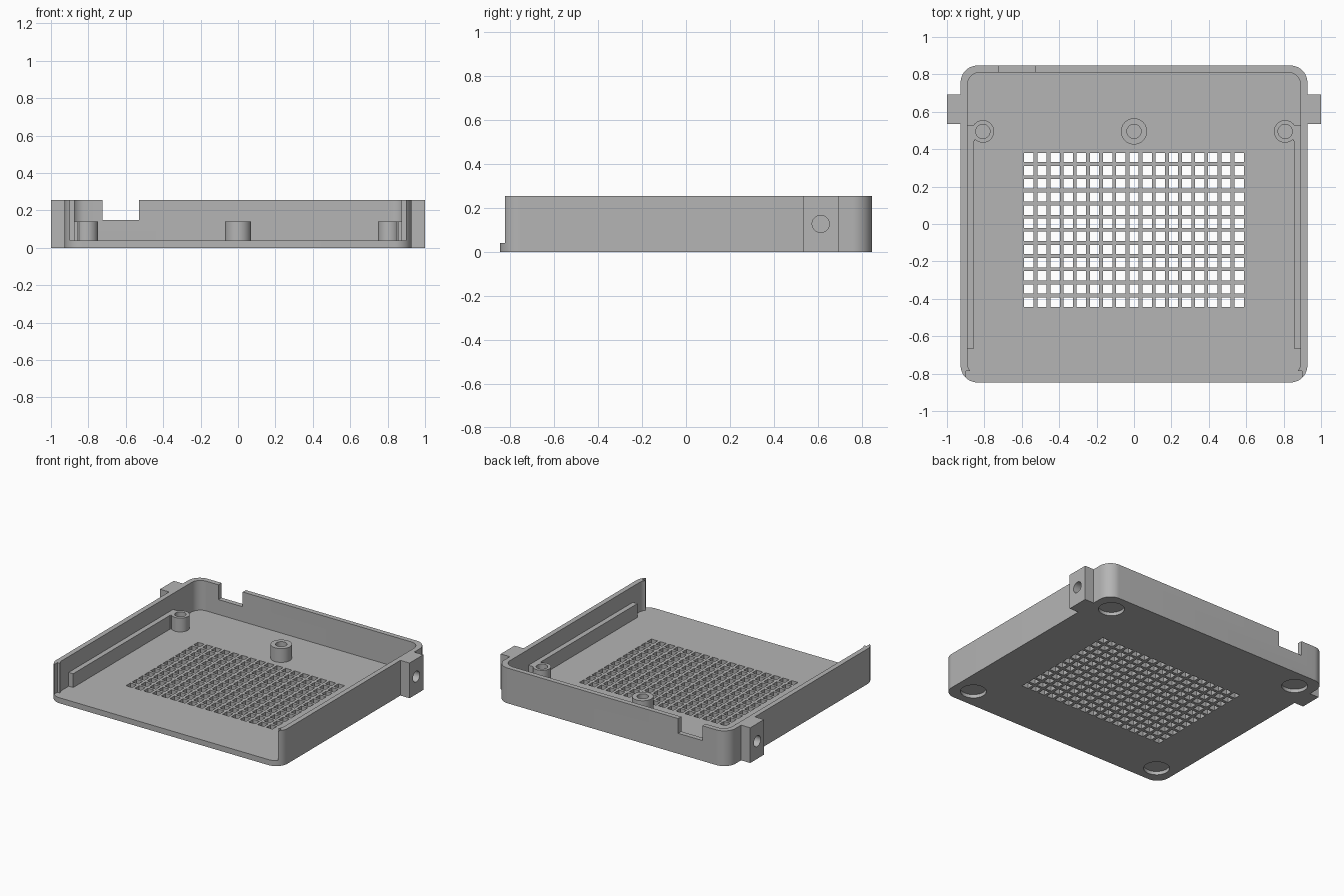
import bpy
import bmesh
from math import cos, sin, pi, radians
from mathutils import Matrix, Vector

if "Cube" in bpy.data.objects:
    bpy.data.objects.remove(bpy.data.objects["Cube"], do_unlink=True)

grey = bpy.data.materials.new("plain_grey")
grey.use_nodes = True
COLOUR = (0.46, 0.46, 0.46, 1)
grey.diffuse_color = COLOUR
grey.node_tree.nodes["Principled BSDF"].inputs["Base Color"].default_value = COLOUR

# Main sizes
HX, HY, HEIGHT, FLOOR = 0.927, 0.847, 0.255, 0.04
WALL, BOSS_TOP, BOSS_Y = 0.036, 0.14, 0.495


def finish(name, bm):
    bmesh.ops.recalc_face_normals(bm, faces=bm.faces)
    mesh = bpy.data.meshes.new(name)
    bm.to_mesh(mesh)
    bm.free()
    mesh.materials.append(grey)
    ob = bpy.data.objects.new(name, mesh)
    bpy.context.collection.objects.link(ob)
    return ob


def add_box(bm, lo, hi):
    lo, hi = Vector(lo), Vector(hi)
    place = Matrix.Translation((lo + hi) / 2) @ Matrix.Diagonal((*(hi - lo), 1))
    bmesh.ops.create_cube(bm, size=1, matrix=place)


def add_cylinder(bm, centre, radius, depth, turn=Matrix()):
    bmesh.ops.create_cone(bm, cap_ends=True, segments=48, radius1=radius, radius2=radius,
                          depth=depth, matrix=Matrix.Translation(centre) @ turn)


def rounded_slab(name, hx, hy, r, z0, z1, steps=12):
    bm = bmesh.new()
    ring = []
    for q, (sx, sy) in enumerate([(1, 1), (-1, 1), (-1, -1), (1, -1)]):
        for i in range(steps + 1):
            a = (q + i / steps) * pi / 2
            ring.append(bm.verts.new((sx * (hx - r) + r * cos(a), sy * (hy - r) + r * sin(a), z0)))
    face = bm.faces.new(ring)
    top = bmesh.ops.extrude_face_region(bm, geom=[face])["geom"]
    bmesh.ops.translate(bm, vec=(0, 0, z1 - z0), verts=[v for v in top if isinstance(v, bmesh.types.BMVert)])
    return finish(name, bm)


def cut(ob, *cutters):
    for c in cutters:
        mod = ob.modifiers.new("cut", "BOOLEAN")
        mod.operation, mod.solver, mod.object = "DIFFERENCE", "EXACT", c
    bpy.context.view_layer.update()
    mesh = bpy.data.meshes.new_from_object(ob.evaluated_get(bpy.context.evaluated_depsgraph_get()))
    ob.modifiers.clear()
    ob.data = mesh
    for c in cutters:
        bpy.data.objects.remove(c, do_unlink=True)


def smooth(ob):
    bpy.ops.object.select_all(action="DESELECT")
    ob.select_set(True)
    bpy.context.view_layer.objects.active = ob
    bpy.ops.object.shade_smooth_by_angle(angle=radians(30))


# Tray: rounded slab, hollowed out
tray = rounded_slab("tray", HX, HY, 0.09, 0, HEIGHT)
cavity = rounded_slab("cavity_cutter", HX - WALL, HY - WALL, 0.07, FLOOR, HEIGHT + 0.1)

# Open front and notch in the back wall
bm = bmesh.new()
add_box(bm, (-0.898, -1, FLOOR), (0.898, -0.785, HEIGHT + 0.1))
add_box(bm, (-0.725, HY - 0.06, 0.148), (-0.53, 1, HEIGHT + 0.1))
openings = finish("opening_cutter", bm)

# Ventilation grid
bm = bmesh.new()
PITCH, HOLE = 0.0703, 0.025
for col in range(17):
    for row in range(12):
        x, y = (col - 8) * PITCH, -0.031 + (row - 5.5) * PITCH
        add_box(bm, (x - HOLE, y - HOLE, -0.1), (x + HOLE, y + HOLE, 0.1))
vents = finish("vent_cutter", bm)

# Round foot recesses underneath
bm = bmesh.new()
for sx in (-1, 1):
    for sy in (-1, 1):
        add_cylinder(bm, (sx * 0.785, sy * 0.705, 0), 0.085, 0.05)
recesses = finish("recess_cutter", bm)

cut(tray, cavity, openings, vents, recesses)
smooth(tray)


# Hollow screw posts
def post(name, x, radius, bore=0.038):
    bm = bmesh.new()
    add_cylinder(bm, (x, BOSS_Y, (FLOOR + BOSS_TOP) / 2), radius, BOSS_TOP - FLOOR)
    ob = finish(name, bm)
    bm = bmesh.new()
    add_cylinder(bm, (x, BOSS_Y, BOSS_TOP), bore, 2 * (BOSS_TOP - FLOOR) + 0.02)
    cut(ob, finish("bore_cutter", bm))
    smooth(ob)


post("centre_post", 0, 0.07)
for side, s in (("left", 1), ("right", -1)):
    post(side + "_post", s * 0.808, 0.06)

    # Side rail with a web joining the post to the wall
    bm = bmesh.new()
    inner = HX - WALL
    add_box(bm, (s * 0.855, -0.665, FLOOR), (s * inner, 0.445, BOSS_TOP))
    add_box(bm, (s * 0.85, 0.445, FLOOR), (s * inner, 0.53, BOSS_TOP))
    finish(side + "_rail", bm)

    # Outer ear with a round side hole
    bm = bmesh.new()
    add_box(bm, (s * HX, 0.535, 0), (s, 0.693, HEIGHT))
    ear = finish(side + "_ear", bm)
    bm = bmesh.new()
    add_cylinder(bm, (s, 0.613, HEIGHT / 2), 0.039, 0.13, Matrix.Rotation(pi / 2, 4, "Y"))
    cut(ear, finish("ear_hole_cutter", bm))
    smooth(ear)
